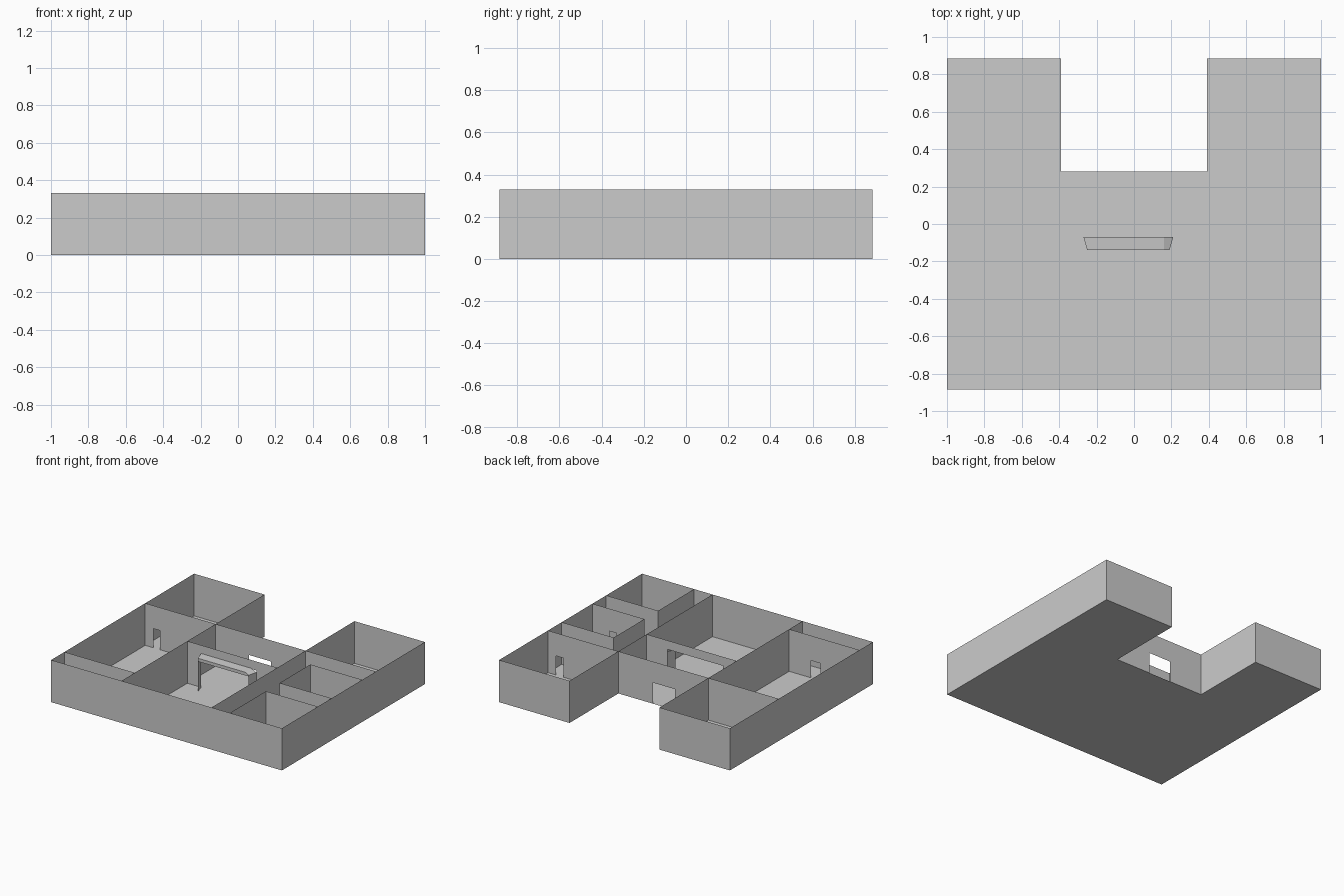
import bpy

if "Cube" in bpy.data.objects:
    bpy.data.objects.remove(bpy.data.objects["Cube"])

H = 0.33            # wall height
X, Y = 1.0, 0.885   # outer half extents
IN, BACK = 0.39, 0.28   # inner side of the wings, back of the main block


def make_mesh(name, polys):
    """Object from a list of polygons, each a list of points."""
    verts, faces = [], []
    for poly in polys:
        faces.append(range(len(verts), len(verts) + len(poly)))
        verts += poly
    mesh = bpy.data.meshes.new(name)
    mesh.from_pydata(verts, [], [list(f) for f in faces])
    mesh.update()
    obj = bpy.data.objects.new(name, mesh)
    bpy.context.collection.objects.link(obj)
    return obj


def wall(name, axis, at, a, b, doors=()):
    """Thin wall along x or y at a fixed coordinate; doors are (start, end, height)."""
    def pt(s, z):
        return (s, at, z) if axis == 'x' else (at, s, z)

    def quad(s, t, z0, z1):
        return [pt(s, z0), pt(t, z0), pt(t, z1), pt(s, z1)]

    polys, s = [], a
    for d0, d1, h in sorted(doors):
        polys += [quad(s, d0, 0, H), quad(d0, d1, h, H)]
        s = d1
    polys.append(quad(s, b, 0, H))
    return make_mesh(name, polys)


def rect(x0, x1, y0, y1):
    return [(x0, y0, 0), (x1, y0, 0), (x1, y1, 0), (x0, y1, 0)]


# Floors of the main block and the two wings
make_mesh("floor", [rect(-X, X, -Y, BACK), rect(-X, -IN, BACK, Y), rect(IN, X, BACK, Y)])

# Front wall and cross wall with the rear entrance and wing doors
wall("front_wall", 'x', -Y, -X, X)
wall("cross_wall", 'x', BACK, -X, X,
     [(-0.93, -0.87, 0.15), (-0.10, 0.09, 0.165), (0.865, 0.93, 0.15)])

# Long walls on both sides, plus the wing ends
for side, label in ((-1, "left"), (1, "right")):
    wall(label + "_outer_wall", 'y', side * X, -Y, Y)
    wall(label + "_inner_wall", 'y', side * IN, -Y, Y)
    a, b = sorted((side * IN, side * X))
    wall(label + "_wing_end", 'x', Y, a, b)

# Partitions inside the main block
wall("left_partition", 'x', -0.72, -X, -IN, [(-0.66, -0.58, 0.135)])
wall("hall_partition", 'x', -0.07, -IN, IN, [(-0.27, 0.21, 0.26)])
wall("small_room_back", 'x', 0.11, 0.55, X)
wall("small_room_side", 'y', 0.55, -0.27, 0.11)
wall("small_room_front", 'x', -0.27, 0.55, X, [(0.79, 0.85, 0.155)])
wall("corner_room_back", 'x', -0.44, 0.55, X, [(0.79, 0.85, 0.155)])
wall("corner_room_side", 'y', 0.55, -Y, -0.44)

# Splayed portal standing out from the hall partition
rear = [(-0.27, -0.07, 0), (-0.27, -0.07, 0.265), (0.16, -0.07, 0.265),
        (0.21, -0.07, 0.245), (0.21, -0.07, 0)]
front = [(-0.25, -0.14, 0), (-0.25, -0.14, 0.26), (0.16, -0.14, 0.26),
         (0.19, -0.14, 0.245), (0.19, -0.14, 0)]
portal = [[rear[i], rear[i + 1], front[i + 1], front[i]] for i in range(4)]
lintel = [(-0.25, -0.14, 0.235), (0.19, -0.14, 0.235), front[3], front[2], front[1]]
make_mesh("hall_portal", portal + [lintel])
